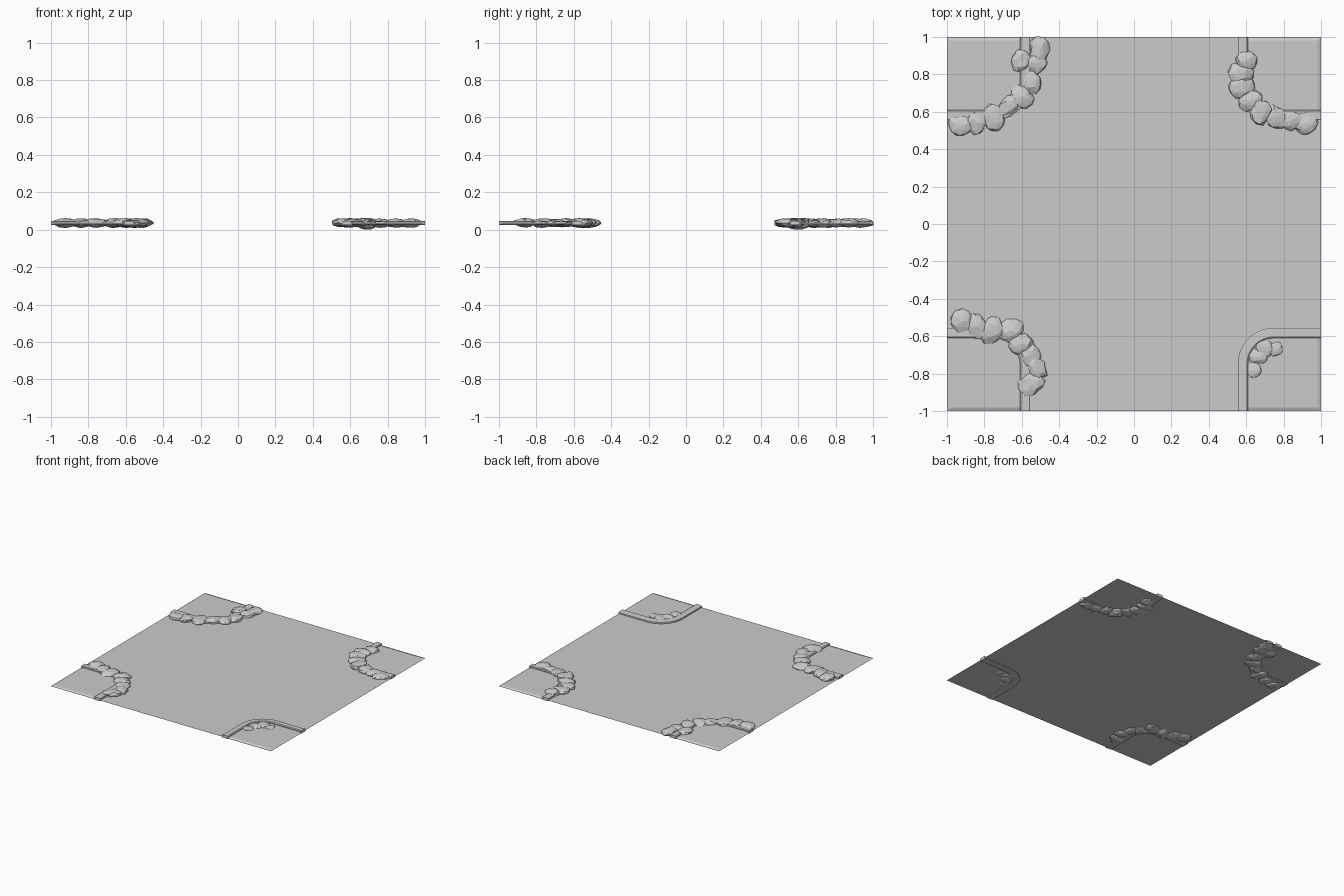
import bpy, bmesh, math, random
from mathutils import Vector

if "Cube" in bpy.data.objects:
    bpy.data.objects.remove(bpy.data.objects["Cube"])

random.seed(7)
ROAD_Z, WALK_Z = 0.030, 0.036


def finish(bm, name):
    bmesh.ops.recalc_face_normals(bm, faces=bm.faces[:])
    me = bpy.data.meshes.new(name)
    bm.to_mesh(me)
    bm.free()
    ob = bpy.data.objects.new(name, me)
    bpy.context.collection.objects.link(ob)
    return ob


def corner_path(d, sx, sy, end=1.0, steps=10):
    """Rounded L path at distance d from the tile centre lines."""
    c, r = 0.75, 0.75 - d
    pts = [(d, end)]
    for i in range(steps + 1):
        a = math.pi + (math.pi / 2) * i / steps
        pts.append((c + r * math.cos(a), c + r * math.sin(a)))
    pts.append((end, d))
    return [(x * sx, y * sy) for x, y in pts]


def curb(sx, sy, name):
    profile = [(0.555, 0.024), (0.555, 0.042), (0.562, 0.046), (0.603, 0.047), (0.61, 0.042), (0.61, 0.024)]
    bm = bmesh.new()
    rails = [[bm.verts.new((x, y, z)) for x, y in corner_path(d, sx, sy)] for d, z in profile]
    n = len(rails)
    for k in range(n):
        a, b = rails[k], rails[(k + 1) % n]
        for i in range(len(a) - 1):
            bm.faces.new((a[i], a[i + 1], b[i + 1], b[i]))
    for i in (0, -1):
        bm.faces.new([r[i] for r in rails])
    finish(bm, name)


def pavement(sx, sy, name):
    bm = bmesh.new()
    e = 0.98
    top = [bm.verts.new((x, y, WALK_Z)) for x, y in corner_path(0.608, sx, sy, e)]
    inner = bm.verts.new((e * sx, e * sy, WALK_Z))
    bm.faces.new(top + [inner])
    # outer edges slope down just below road level
    low = [bm.verts.new((x * sx, y * sy, 0.028)) for x, y in ((0.608, 1), (1, 1), (1, 0.608))]
    bm.faces.new((top[0], inner, low[1], low[0]))
    bm.faces.new((inner, top[-1], low[2], low[1]))
    ob = finish(bm, name)
    if ob.data.polygons[0].normal.z < 0:
        ob.data.flip_normals()


def rubble(rocks, name):
    """Chain of faceted lumps: each is x, y, radius, half height."""
    bm = bmesh.new()
    for x, y, r, h in rocks:
        lump = bmesh.ops.create_icosphere(bm, subdivisions=2, radius=1.0)['verts']
        spin = random.uniform(0, 6.28)
        bumps = [Vector((random.gauss(0, 1), random.gauss(0, 1), random.gauss(0, 1))).normalized() for _ in range(9)]
        for v in lump:
            # cut planar facets into the lump
            for b in bumps:
                over = v.co.dot(b) - 0.8
                if over > 0:
                    v.co -= b * over
            p = v.co * random.uniform(0.92, 1.08)
            px, py = p.x * r * 1.15, p.y * r * 0.95
            v.co = (x + px * math.cos(spin) - py * math.sin(spin),
                    y + px * math.sin(spin) + py * math.cos(spin),
                    min(0.062, max(0.0, 0.036 + p.z * h)))
    finish(bm, name)


# Road surface
bm = bmesh.new()
bmesh.ops.create_grid(bm, x_segments=1, y_segments=1, size=1.0)
for v in bm.verts:
    v.co.z = ROAD_Z
finish(bm, "road")

# Four rounded pavement corners
for sx, sy, tag in ((-1, 1, "back_left"), (1, 1, "back_right"), (-1, -1, "front_left"), (1, -1, "front_right")):
    curb(sx, sy, "curb_" + tag)
    pavement(sx, sy, "pavement_" + tag)

# Rubble heaped along the curbs
R, H = 0.064, 0.026
chains = {
    "back_left": [(-.93, .53), (-.84, .54), (-.75, .57), (-.67, .63), (-.60, .68), (-.55, .76), (-.52, .86),
                  (-.505, .93), (-.60, .87)],
    "back_right": [(.60, .87), (.57, .80), (.58, .73), (.62, .66), (.76, .57), (.84, .55), (.92, .54)],
    "front_left": [(-.92, -.52), (-.84, -.55), (-.76, -.57), (-.66, -.57), (-.60, -.64), (-.55, -.70),
                   (-.52, -.77), (-.55, -.86)],
}
for tag, pts in chains.items():
    rocks = [(x, y, R * random.uniform(0.92, 1.1), H) for x, y in pts]
    if tag == "back_right":
        rocks.append((.68, .60, R, 0.042))
    rubble(rocks, "rubble_" + tag)
# front right heap is mostly buried
rubble([(.64, -.78, .045, .012), (.66, -.71, .05, .014), (.70, -.66, .05, .014), (.76, -.67, .04, .012)],
       "rubble_front_right")
